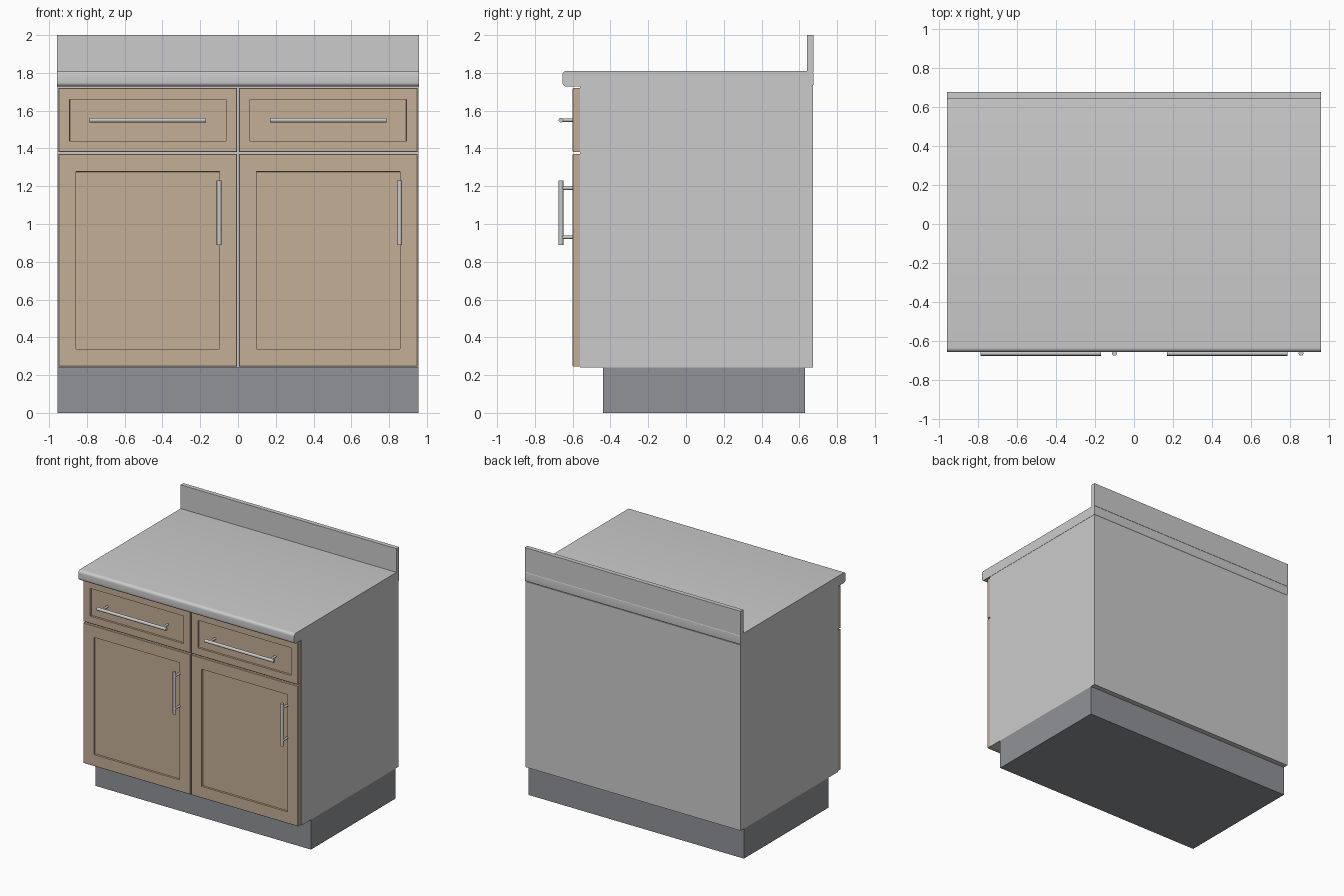
import bpy, bmesh, math
from mathutils import Matrix, Vector

if "Cube" in bpy.data.objects:
    bpy.data.objects.remove(bpy.data.objects["Cube"])


def material(name, rgb):
    m = bpy.data.materials.new(name)
    m.diffuse_color = (*rgb, 1)
    m.use_nodes = True
    m.node_tree.nodes["Principled BSDF"].inputs["Base Color"].default_value = m.diffuse_color
    return m


WOOD = material("light_wood", (0.55, 0.43, 0.30))
STONE = material("pale_stone", (0.65, 0.65, 0.63))
BASE = material("dark_plinth", (0.28, 0.29, 0.31))


def finish(bm, name, mat=None, smooth=False):
    bmesh.ops.recalc_face_normals(bm, faces=bm.faces)
    me = bpy.data.meshes.new(name)
    bm.to_mesh(me)
    bm.free()
    ob = bpy.data.objects.new(name, me)
    bpy.context.collection.objects.link(ob)
    if mat:
        me.materials.append(mat)
    if smooth:
        bpy.ops.object.select_all(action='DESELECT')
        ob.select_set(True)
        bpy.context.view_layer.objects.active = ob
        bpy.ops.object.shade_smooth_by_angle(angle=math.radians(35))
    return ob


def box_bm(lo, hi):
    lo, hi = Vector(lo), Vector(hi)
    bm = bmesh.new()
    bmesh.ops.create_cube(bm, size=1, matrix=Matrix.Translation((lo + hi) / 2)
                          @ Matrix.Diagonal((*(hi - lo), 1)))
    return bm


def front_panel(name, x0, x1, z0, z1, border):
    """Slab with softened front edges and a recessed centre."""
    bm = box_bm((x0, -0.60, z0), (x1, -0.56, z1))
    bm.normal_update()
    face = min(bm.faces, key=lambda f: f.calc_center_median().y)
    bmesh.ops.bevel(bm, geom=list(face.edges), offset=0.003, segments=1, affect='EDGES')
    bm.normal_update()
    face = min(bm.faces, key=lambda f: f.calc_center_median().y)
    bmesh.ops.inset_region(bm, faces=[face], thickness=border - 0.003)
    bmesh.ops.inset_region(bm, faces=[face], thickness=0.001, depth=-0.015)
    finish(bm, name, WOOD)


def rod(bm, a, b, r):
    a, b = Vector(a), Vector(b)
    d = b - a
    rot = d.to_track_quat('Z', 'Y').to_matrix().to_4x4()
    bmesh.ops.create_cone(bm, cap_ends=True, segments=20, radius1=r, radius2=r,
                          depth=d.length, matrix=Matrix.Translation((a + b) / 2) @ rot)


def handle(name, a, b):
    """Round bar on two posts; a and b are (x, z) ends."""
    bm = bmesh.new()
    p, q = Vector((a[0], -0.662, a[1])), Vector((b[0], -0.662, b[1]))
    rod(bm, p, q, 0.0125)
    step = (q - p).normalized() * 0.04
    for c in (p + step, q - step):
        rod(bm, c, (c.x, -0.59, c.z), 0.009)
    finish(bm, name, smooth=True)


# carcass and plinth
finish(box_bm((-0.955, -0.56, 0.24), (0.955, 0.672, 1.728)), "carcass")
finish(box_bm((-0.955, -0.44, 0), (0.955, 0.63, 0.24)), "plinth", BASE)

# countertop: rounded profile extruded across the width
bm = bmesh.new()
profile = []
y0, y1, z0, z1 = -0.655, 0.675, 1.728, 1.81
for y, z, sy, sz, r, start in ((y0, z0, 1, 1, 0.022, 180), (y1, z0, -1, 1, 0.012, 270),
                               (y1, z1, -1, -1, 0.012, 0), (y0, z1, 1, -1, 0.022, 90)):
    for i in range(7):
        t = math.radians(start + 15 * i)
        profile.append(bm.verts.new((-0.957, y + sy * r + r * math.cos(t),
                                     z + sz * r + r * math.sin(t))))
side = bm.faces.new(profile)
ext = bmesh.ops.extrude_face_region(bm, geom=[side])
bmesh.ops.translate(bm, vec=(1.914, 0, 0),
                    verts=[v for v in ext["geom"] if isinstance(v, bmesh.types.BMVert)])
finish(bm, "countertop", STONE, smooth=True)

# backsplash
finish(box_bm((-0.957, 0.64, 1.805), (0.957, 0.675, 2.0)), "backsplash", STONE)

# doors, drawer fronts and handles for both bays
for side, dx in (("left", -0.955), ("right", 0.0)):
    a, b = dx + 0.004, dx + 0.951
    front_panel(side + "_door", a, b, 0.245, 1.37, 0.13)
    front_panel(side + "_drawer_front", a, b, 1.38, 1.72, 0.083)
    handle(side + "_door_handle", (dx + 0.855, 0.89), (dx + 0.855, 1.23))
    handle(side + "_drawer_handle", (dx + 0.17, 1.55), (dx + 0.785, 1.55))
